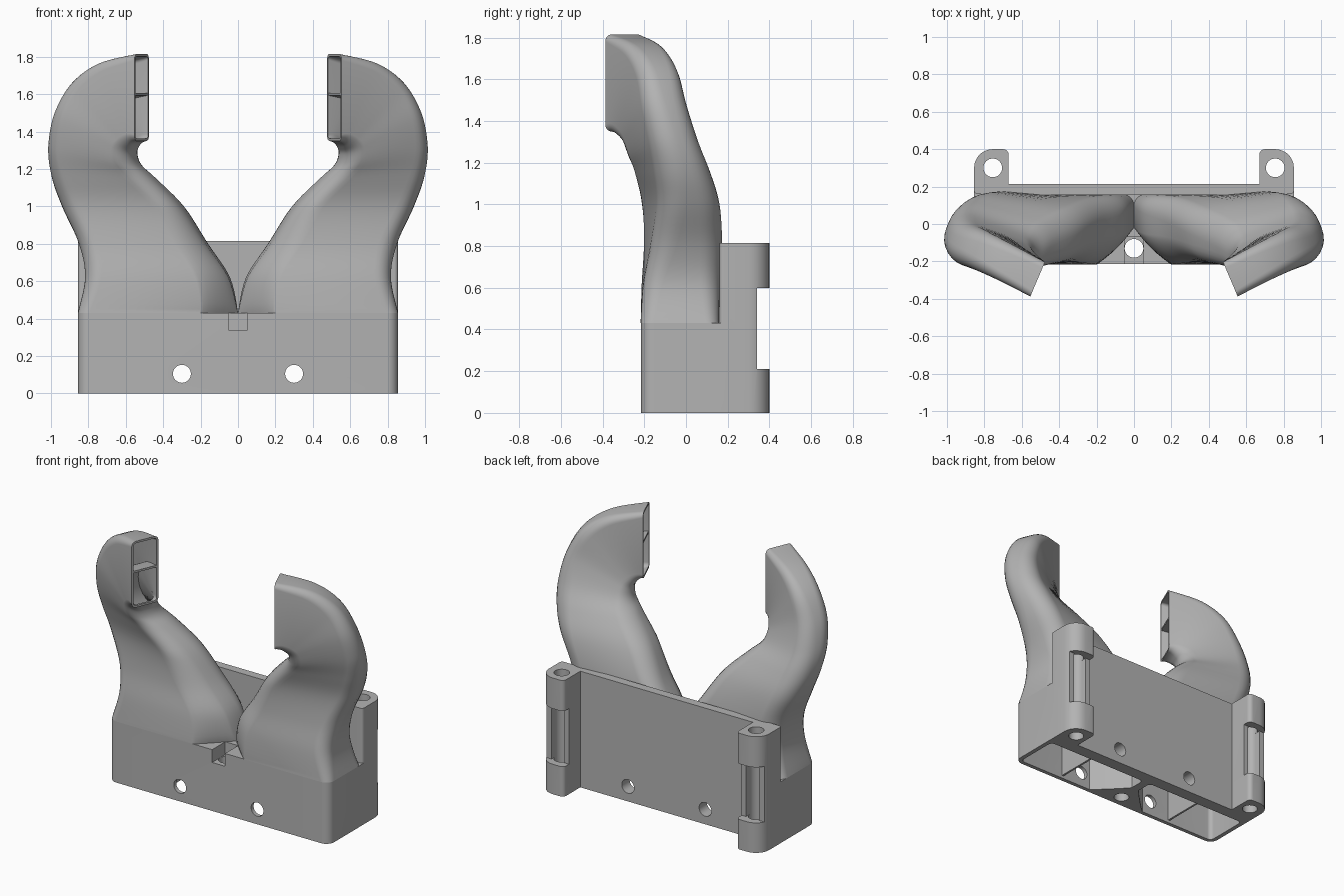
import bpy, bmesh, math
from mathutils import Vector

cube = bpy.data.objects.get("Cube")
if cube:
    bpy.data.objects.remove(cube, do_unlink=True)

grey = bpy.data.materials.new("plain_grey")
grey.use_nodes = True
colour = (0.45, 0.45, 0.45, 1)
grey.diffuse_color = colour
grey.node_tree.nodes["Principled BSDF"].inputs["Base Color"].default_value = colour


def finish(name, bm):
    """Turn a bmesh into a named grey object."""
    bmesh.ops.recalc_face_normals(bm, faces=bm.faces)
    mesh = bpy.data.meshes.new(name)
    bm.to_mesh(mesh)
    bm.free()
    mesh.materials.append(grey)
    obj = bpy.data.objects.new(name, mesh)
    bpy.context.collection.objects.link(obj)
    return obj


def select(obj):
    bpy.ops.object.select_all(action='DESELECT')
    obj.select_set(True)
    bpy.context.view_layer.objects.active = obj


def smooth(obj):
    select(obj)
    bpy.ops.object.shade_smooth_by_angle(angle=math.radians(35))


def rounded_outline(x0, x1, y0, y1, radii, powers=(2, 2, 2, 2), steps=7):
    """Rectangle with its own radius and corner shape per corner, from low x, low y."""
    corners = ((x0, y0, -1, -1), (x1, y0, 1, -1), (x1, y1, 1, 1), (x0, y1, -1, 1))
    points = []
    for k, (x, y, sx, sy) in enumerate(corners):
        r, e = radii[k], 2 / powers[k]
        if r <= 0:
            points.append((x, y))
            continue
        for j in range(steps + 1):
            f = j / steps if k % 2 else 1 - j / steps
            a = f * math.pi / 2
            along = max(math.sin(a), 0) ** e
            across = max(math.cos(a), 0) ** e
            # odd corners sweep from the y side to the x side
            if k % 2:
                across, along = (along, across)
                px, py = (across, along) if k == 1 else (1 - 0, 0)
                if k == 3:
                    px, py = max(math.sin(a), 0) ** e, max(math.cos(a), 0) ** e
            else:
                px, py = across, along
            if k == 0:
                px, py = max(math.sin(a), 0) ** e, max(math.cos(a), 0) ** e
                px, py = px, py
            elif k == 2:
                px, py = max(math.sin(a), 0) ** e, max(math.cos(a), 0) ** e
            points.append((x - sx * r + sx * r * px, y - sy * r + sy * r * py))
    return points


def prism(name, outline, z0, z1, side=1):
    bm = bmesh.new()
    face = bm.faces.new([bm.verts.new((side * x, y, z0)) for x, y in outline])
    top = bmesh.ops.extrude_face_region(bm, geom=[face])["geom"]
    bmesh.ops.translate(bm, vec=(0, 0, z1 - z0),
                        verts=[v for v in top if isinstance(v, bmesh.types.BMVert)])
    return finish(name, bm)


def box(name, x0, x1, y0, y1, z0, z1):
    return prism(name, [(x0, y0), (x1, y0), (x1, y1), (x0, y1)], z0, z1)


def rod(name, centre, radius, length, along_y=False):
    bm = bmesh.new()
    bmesh.ops.create_cone(bm, cap_ends=True, segments=32, radius1=radius,
                          radius2=radius, depth=length)
    obj = finish(name, bm)
    if along_y:
        obj.rotation_euler.x = math.pi / 2
    obj.location = centre
    return obj


def combine(target, other, operation):
    """Apply a boolean and discard the helper."""
    other.hide_render = True
    bpy.context.view_layer.update()
    mod = target.modifiers.new(operation.lower(), 'BOOLEAN')
    mod.operation, mod.object, mod.solver = operation, other, 'EXACT'
    select(target)
    bpy.ops.object.modifier_apply(modifier=mod.name)
    bpy.data.objects.remove(other, do_unlink=True)


# Duct stations: inner edge, outer edge, thickness
STATIONS = [
    (0, -.03, .43, .855, -.03, .43, .375),
    (.05, -.03, .62, .81, -.02, .62, .37),
    (.17, -.04, .8, .84, .01, .8, .35),
    (.3, -.08, 1, .93, .03, 1, .31),
    (.45, -.14, 1.15, .985, .01, 1.16, .28),
    (.53, -.19, 1.22, 1, -.03, 1.32, .25),
    (.555, -.22, 1.28, .965, -.08, 1.5, .23),
    (.55, -.25, 1.315, .87, -.12, 1.66, .215),
    (.535, -.275, 1.34, .72, -.19, 1.765, .205),
    (.515, -.295, 1.35, .515, -.295, 1.815, .2),
]
LAST = len(STATIONS) - 1


def station(p):
    """Smooth interpolation through the stations."""
    i = min(int(p), LAST - 1)
    f = p - i
    a, b, c, d = (STATIONS[min(max(i + k, 0), LAST)] for k in (-1, 0, 1, 2))
    return [((2 * q) + (r - o) * f + (2 * o - 5 * q + 4 * r - s) * f ** 2
             + (3 * q - o - 3 * r + s) * f ** 3) / 2 for o, q, r, s in zip(a, b, c, d)]


def frame(p):
    s = station(p)
    inner, outer = Vector(s[:3]), Vector(s[3:6])
    turn = math.radians(23) * min(p / 5, 1)
    depth = Vector((-math.sin(turn), math.cos(turn), 0))
    return inner, (outer - inner).normalized(), depth, (outer - inner).length, s[6]


def wall(p):
    return .03 - .016 * p / LAST


def section(p, inset):
    inner, across, depth, length, t = frame(p)
    r = t * (.16 + .28 * math.sin(math.pi * p / LAST))
    k = max(0, 1 - p / 3)
    bevel = r + (.2 - r) * k
    r = max(r - inset, .015)
    bevel = bevel if k > 0.5 else max(bevel - inset * (1 - k), r)
    outline = rounded_outline(inset, length - inset, inset - t / 2, t / 2 - inset,
                              (bevel, r, r, r), (2 - .95 * k, 2, 2, 2))
    return [inner + across * u + depth * v for u, v in outline]


def splitter_section(p):
    inner, across, depth, length, t = frame(p)
    half = t / 2 - wall(p) / 2
    return [inner + across * (length * .54 + a * .007) + depth * b * half
            for a, b in ((-1, -1), (1, -1), (1, 1), (-1, 1))]


def bridge(bm, a, b):
    for j in range(len(a)):
        k = (j + 1) % len(a)
        bm.faces.new((a[j], a[k], b[k], b[j]))


def loft(bm, sections):
    rings = [[bm.verts.new(v) for v in ring] for ring in sections]
    for a, b in zip(rings, rings[1:]):
        bridge(bm, a, b)
    return rings


params = [i / 6 for i in range(LAST * 6 + 1)]

# Base block, back plate and mounting ears
body = prism("base_housing", rounded_outline(-.855, .855, -.215, .215, (.06, .06, 0, 0)), 0, .43)
combine(body, box("plate", -.7, .7, .155, .215, .2, .815), 'UNION')
for side in (-1, 1):
    ear = rounded_outline(.67, .855, .16, .4, (0, .02, .1, .03))
    combine(body, prism("ear", ear, 0, .815, side), 'UNION')

# Cavities, bolt holes, ear channels and centre slot
for side in (-1, 1):
    cavity = [(v.x, v.y) for v in section(0, wall(0))]
    combine(body, prism("cavity", cavity, -.1, .6, side), 'DIFFERENCE')
    combine(body, rod("bolt_hole", (side * .3, 0, .105), .048, 1, True), 'DIFFERENCE')
    combine(body, rod("ear_hole", (side * .755, .3, .4), .05, 2), 'DIFFERENCE')
    x = side * .755
    combine(body, box("ear_notch", x - .15, x + .15, .34, .5, .21, .6), 'DIFFERENCE')
    combine(body, box("ear_channel", x - .05, x + .05, .3, .5, .21, .6), 'DIFFERENCE')
combine(body, rod("centre_hole", (0, -.13, .2), .05, 1), 'DIFFERENCE')
combine(body, box("centre_slot", -.05, .05, -.3, -.07, .34, .6), 'DIFFERENCE')
smooth(body)

# Curved hollow ducts with an inner splitter
for side, label in ((1, "left"), (-1, "right")):
    bm = bmesh.new()
    skin = loft(bm, [section(p, 0) for p in params])
    lining = loft(bm, [section(p, wall(p)) for p in params])
    bridge(bm, skin[0], lining[0])
    bridge(bm, skin[-1], lining[-1])
    bmesh.ops.scale(bm, vec=(side, 1, 1), verts=bm.verts)
    smooth(finish(label + "_duct", bm))

    bm = bmesh.new()
    blades = [splitter_section(p) for p in params[:-1] + [LAST - .03]]
    foot = [Vector((v.x, v.y, .02)) for v in blades[0]]
    ends = loft(bm, [foot] + blades)
    bm.faces.new(ends[0])
    bm.faces.new(ends[-1])
    bmesh.ops.scale(bm, vec=(side, 1, 1), verts=bm.verts)
    smooth(finish(label + "_duct_splitter", bm))
